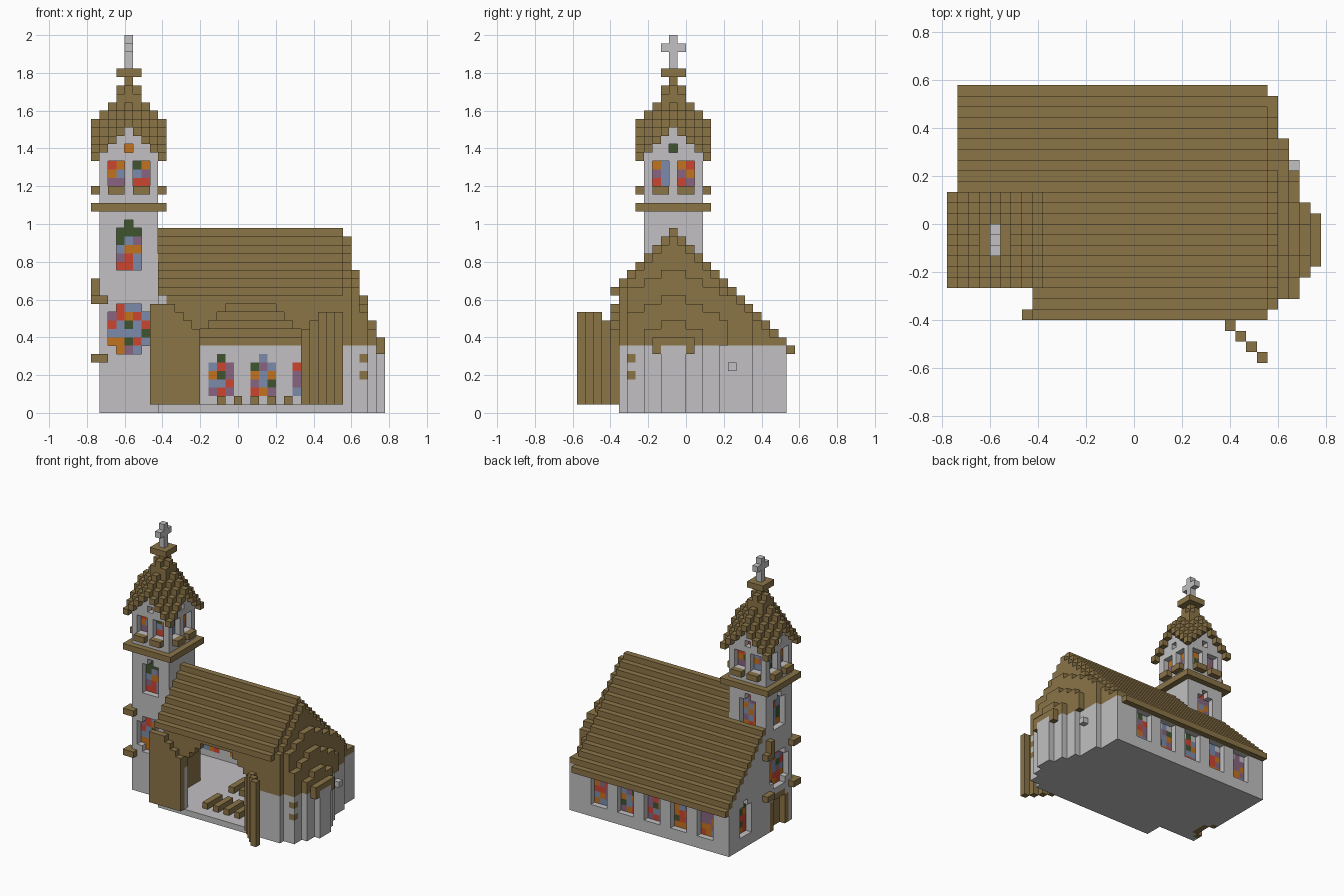
import bpy
import bmesh
import random

random.seed(4)
cube = bpy.data.objects.get("Cube")
if cube:
    bpy.data.objects.remove(cube, do_unlink=True)

U = 2 / 45  # block size; the model is 35 x 26 x 45 blocks

COLOURS = {
    "stone": (0.54, 0.53, 0.54), "wood": (0.26, 0.177, 0.064),
    "red_glass": (0.60, 0.06, 0.03), "orange_glass": (0.55, 0.17, 0.014),
    "blue_glass": (0.20, 0.26, 0.40), "purple_glass": (0.25, 0.13, 0.22),
    "green_glass": (0.05, 0.09, 0.03),
}
MATS = []
for name, rgb in COLOURS.items():
    m = bpy.data.materials.new(name)
    m.use_nodes = True
    m.diffuse_color = (*rgb, 1)
    bsdf = m.node_tree.nodes["Principled BSDF"]
    bsdf.inputs["Base Color"].default_value = (*rgb, 1)
    bsdf.inputs["Roughness"].default_value = 0.9
    MATS.append(m)
STONE, WOOD = 0, 1

# Six block sides: direction and corner offsets
SIDES = [
    ((1, 0, 0), ((1, 0, 0), (1, 1, 0), (1, 1, 1), (1, 0, 1))),
    ((-1, 0, 0), ((0, 1, 0), (0, 0, 0), (0, 0, 1), (0, 1, 1))),
    ((0, 1, 0), ((1, 1, 0), (0, 1, 0), (0, 1, 1), (1, 1, 1))),
    ((0, -1, 0), ((0, 0, 0), (1, 0, 0), (1, 0, 1), (0, 0, 1))),
    ((0, 0, 1), ((0, 0, 1), (1, 0, 1), (1, 1, 1), (0, 1, 1))),
    ((0, 0, -1), ((0, 1, 0), (1, 1, 0), (1, 0, 0), (0, 0, 0))),
]


def box(x0, x1, y0, y1, z0, z1):
    return {(x, y, z) for x in range(x0, x1) for y in range(y0, y1) for z in range(z0, z1)}


def build(name, cells, colour):
    """Skin a set of blocks; colour is a material index or a rule cell -> index."""
    bm = bmesh.new()
    verts = {}
    for c in sorted(cells):
        mat = colour(c) if callable(colour) else colour
        for d, corners in SIDES:
            if (c[0] + d[0], c[1] + d[1], c[2] + d[2]) in cells:
                continue
            loop = []
            for o in corners:
                p = (c[0] + o[0], c[1] + o[1], c[2] + o[2])
                if p not in verts:
                    verts[p] = bm.verts.new(((p[0] - 17.5) * U, (p[1] - 13) * U, p[2] * U))
                loop.append(verts[p])
            bm.faces.new(loop).material_index = mat
    mesh = bpy.data.meshes.new(name)
    for m in MATS:
        mesh.materials.append(m)
    bm.to_mesh(mesh)
    bm.free()
    ob = bpy.data.objects.new(name, mesh)
    bpy.context.collection.objects.link(ob)
    return ob


def glass(cell):
    return random.randint(2, 6)


# ---------- Tower ----------
def spot(side, u, depth, z):
    """Block on a tower side: u across from the middle, depth inwards."""
    return {"front": (4 + u, 8 + depth, z), "back": (4 + u, 14 - depth, z),
            "west": (1 + depth, 11 + u, z), "east": (7 - depth, 11 + u, z)}[side]


ALL = ("front", "back", "west", "east")
tower = box(1, 8, 8, 15, 0, 31)
for x in range(1, 8):
    for y in range(8, 15):
        tower |= box(x, x + 1, y, y + 1, 31, 34 - min(abs(x - 4), abs(y - 11)))

tower_glass, sills = set(), set()


def tower_window(side, shape):
    for u, z in shape:
        tower.discard(spot(side, u, 0, z))
        tower.discard(spot(side, u, 1, z))
        tower_glass.add(spot(side, u, 1, z))


belfry = [(u, z) for u in (-2, -1, 1, 2) for z in (27, 28, 29)] + [(0, 31)]
lancet = [(u, z) for u in (-1, 0, 1) for z in range(17, 22)] + [(0, 22)]
rose = [(u, z) for u in range(-2, 3) for z in range(7, 13)
        if not (abs(u) == 2 and z in (7, 12))]
for side in ALL:
    tower_window(side, belfry)
    sills |= {spot(side, u, -1, 26) for u in (-2, -1, 1, 2)}
for side in ("front", "west", "back"):
    tower_window(side, lancet)
for side in ("front", "west"):
    tower_window(side, rose)

# West door with its timber frame
door = set()
for u in (-2, -1, 0, 1, 2):
    for z in range(0, 5 if abs(u) == 2 else 6):
        framed = abs(u) == 2 or z == 5
        tower.discard(spot("west", u, 0, z))
        if not framed:
            tower.discard(spot("west", u, 1, z))
        door.add(spot("west", u, 0 if framed else 1, z))

build("tower_walls", tower, STONE)
build("tower_glass", tower_glass, glass)
build("belfry_sills", sills, WOOD)
build("tower_door", door, WOOD)
build("tower_ledge", box(0, 9, 7, 16, 24, 25), WOOD)

# Timber brackets on the two west corners
brackets = set()
for z in (6, 13):
    brackets |= box(0, 2, 7, 9, z, z + 1) | box(0, 2, 14, 16, z, z + 1)
brackets |= box(0, 1, 14, 15, 14, 16)
build("corner_brackets", brackets - tower, WOOD)

# Cross-gabled spire
PEAK = (40, 39, 37, 36, 35)
spire = box(3, 6, 10, 13, 40, 41)
for x in range(0, 9):
    for y in range(7, 16):
        a, b = abs(x - 4), abs(y - 11)
        low = min(a, b)
        spire |= box(x, x + 1, y, y + 1, 34 - low, PEAK[max(a, b)] - low)
build("spire_roof", spire, WOOD)
build("spire_cross", box(4, 5, 11, 12, 41, 45) | box(4, 5, 10, 13, 43, 44), STONE)

# ---------- Nave ----------
def roof_top(y):
    return 22 - abs(y - 11)


tower_block = box(1, 8, 8, 15, 0, 31)
floor = (box(8, 30, 5, 25, 0, 1) | box(1, 8, 15, 25, 0, 1))
build("nave_floor", floor, STONE)

# Back wall, gable ends
nave = box(1, 30, 23, 25, 1, 8)
for y in range(5, 25):
    top = roof_top(y) - 1
    if y >= 15:
        nave |= box(1, 3, y, y + 1, 1, top)
    if y < 8:
        nave |= box(8, 9, y, y + 1, 1, top)
nave_glass = set()
for x in range(4, 28, 5):
    nave -= box(x, x + 3, 23, 25, 2, 6) | box(x + 1, x + 2, 23, 25, 6, 7) | box(x, x + 3, 24, 25, 6, 7)
    nave_glass |= box(x, x + 3, 23, 24, 2, 6) | box(x + 1, x + 2, 23, 24, 6, 7)
west_hole = box(1, 3, 19, 22, 2, 7) | box(1, 3, 20, 21, 7, 8)
nave -= west_hole
nave_glass |= {c for c in west_hole if c[0] == 2}
build("nave_walls", nave, STONE)
build("nave_glass", nave_glass, glass)

# Front wall with a wide arched doorway, stone below and timber above
ARCH = (10, 11, 12, 13, 13, 13)
front = box(9, 30, 5, 6, 1, 15)
for n, h in enumerate(ARCH):
    front -= box(13 + n, 14 + n, 5, 6, 1, h) | box(24 - n, 25 - n, 5, 6, 1, h)
build("front_wall", front, lambda c: WOOD if c[2] >= 8 else STONE)

# Open door leaves: the left one folded flat, the right one swung out diagonally
left_leaf, right_leaf = set(), set()
for n, h in enumerate(ARCH):
    left_leaf |= box(12 - n, 13 - n, 4, 5, 1, h)
for n, h in enumerate((10, 11, 12, 12, 12)):
    right_leaf |= box(25 + n, 26 + n, 4 - n, 5 - n, 1, h)
build("left_door_leaf", left_leaf, WOOD)
build("right_door_leaf", right_leaf, WOOD)

# Stepped roof
roof = set()
for y in range(4, 26):
    top = roof_top(y)
    thick = 1 if y in (4, 25) else 2
    roof |= box(1 if y >= 15 else 8, 30, y, y + 1, top - thick, top)
build("nave_roof", roof - tower_block, WOOD)

# Timber panel inside the west end, and pews either side of the aisle
build("inner_panel", box(8, 9, 8, 15, 1, 16), WOOD)
pews = set()
for x in range(15, 25, 2):
    pews |= box(x, x + 1, 7, 11, 1, 2) | box(x, x + 1, 14, 18, 1, 2)
build("pews", pews, WOOD)

# ---------- Apse ----------
# x, wall from/to y, roof from/to y, roof height
APSE = ((30, 5, 25, 5, 25, 21), (31, 6, 21, 6, 21, 17), (32, 6, 17, 6, 18, 14),
        (33, 8, 15, 8, 15, 11), (34, 10, 13, 9, 14, 9))
walls, apse_roof = set(), set()
for x, w0, w1, r0, r1, h in APSE:
    walls |= box(x, x + 1, w0, w1, 0, 8)
    for y in range(r0, r1):
        b = abs(y - 11)
        apse_roof |= box(x, x + 1, y, y + 1, 8, max(9, min(21 - b, h - b // 2)))
walls.add((32, 18, 5))
apse_roof |= {(34, 9, 7), (34, 13, 7)}
pegs = {(32, 6, 4), (32, 6, 6)}
build("apse_walls", walls, lambda c: WOOD if c in pegs else STONE)
build("apse_roof", apse_roof, WOOD)
